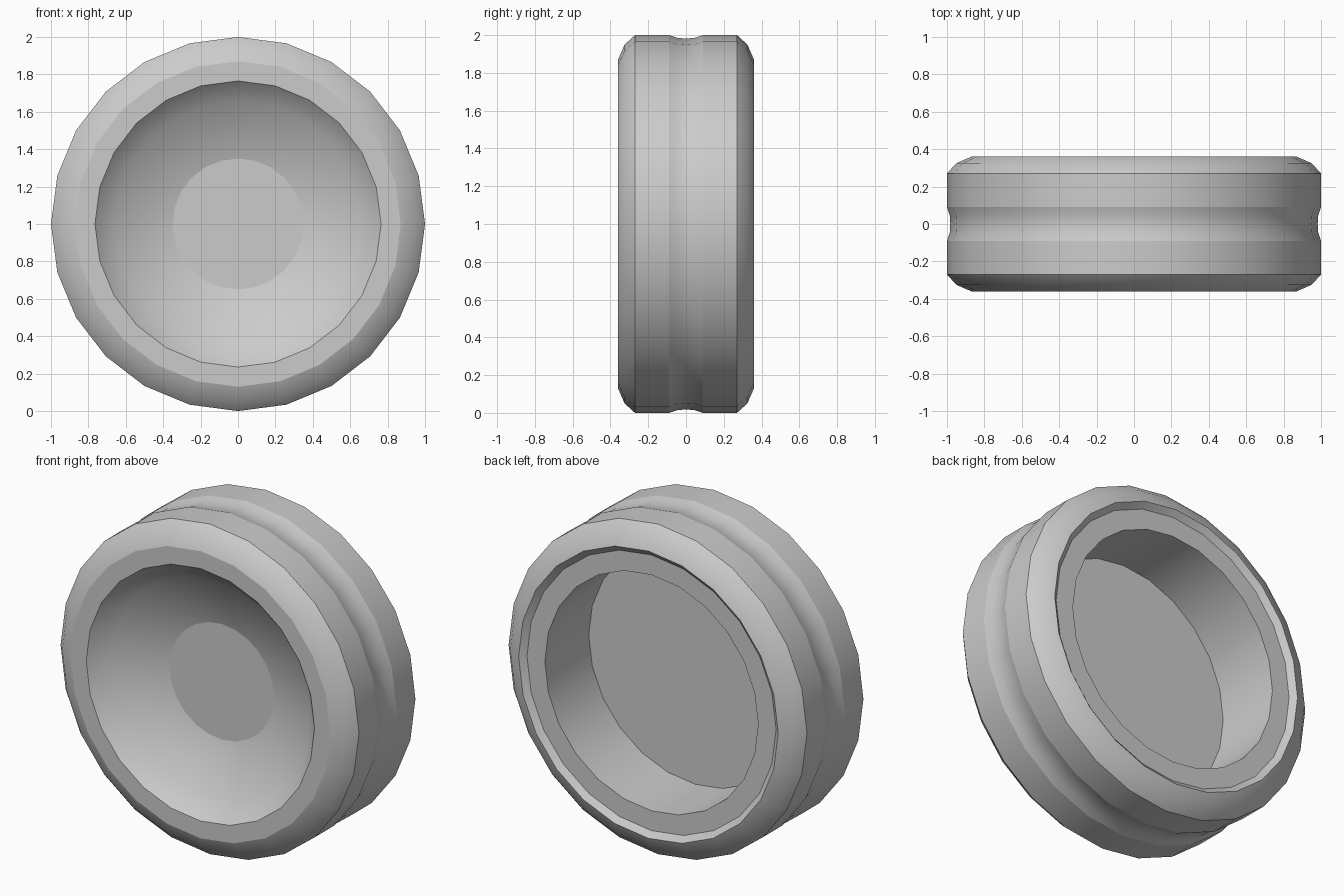
import bpy, bmesh
from math import sin, cos, pi

if "Cube" in bpy.data.objects:
    bpy.data.objects.remove(bpy.data.objects["Cube"])

SIDES = 24

# Wheel cross-section from front hub to back floor: (radius, y, crease)
front_dish = [(0.35, -0.155, 1), (0.66, -0.25, 0), (0.765, -0.36, 1)]
tread = [(0.87, -0.36, 1), (0.95, -0.325, 0), (1.0, -0.27, 1), (1.0, -0.09, 1),
         (0.985, -0.045, 0), (0.982, 0.0, 0), (0.985, 0.045, 0),
         (1.0, 0.09, 1), (1.0, 0.27, 1), (0.95, 0.325, 0), (0.87, 0.36, 1)]
back_recess = [(0.835, 0.33, 1), (0.715, 0.33, 1), (0.715, -0.09, 1)]


def lathe(name, profile):
    """Spin a profile around the y axis through z = 1 and cap both ends."""
    bm = bmesh.new()
    rings = []
    for r, y, _ in profile:
        rings.append([bm.verts.new((r * sin(2 * pi * i / SIDES), y,
                                    1 + r * cos(2 * pi * i / SIDES)))
                      for i in range(SIDES)])
    for a, b in zip(rings, rings[1:]):
        for i in range(SIDES):
            j = (i + 1) % SIDES
            bm.faces.new((a[i], a[j], b[j], b[i]))
    bm.faces.new(rings[0])
    bm.faces.new(rings[-1])
    bmesh.ops.recalc_face_normals(bm, faces=bm.faces[:])
    for f in bm.faces:
        f.smooth = True
    # Keep creased rings sharp
    for ring, (_, _, crease) in zip(rings, profile):
        if crease:
            for i in range(SIDES):
                bm.edges.get((ring[i], ring[(i + 1) % SIDES])).smooth = False
    mesh = bpy.data.meshes.new(name)
    bm.to_mesh(mesh)
    bm.free()
    obj = bpy.data.objects.new(name, mesh)
    bpy.context.collection.objects.link(obj)
    return obj


# Single-piece wheel with grooved tread, dished front and hollow back
lathe("wheel", front_dish + tread + back_recess)
